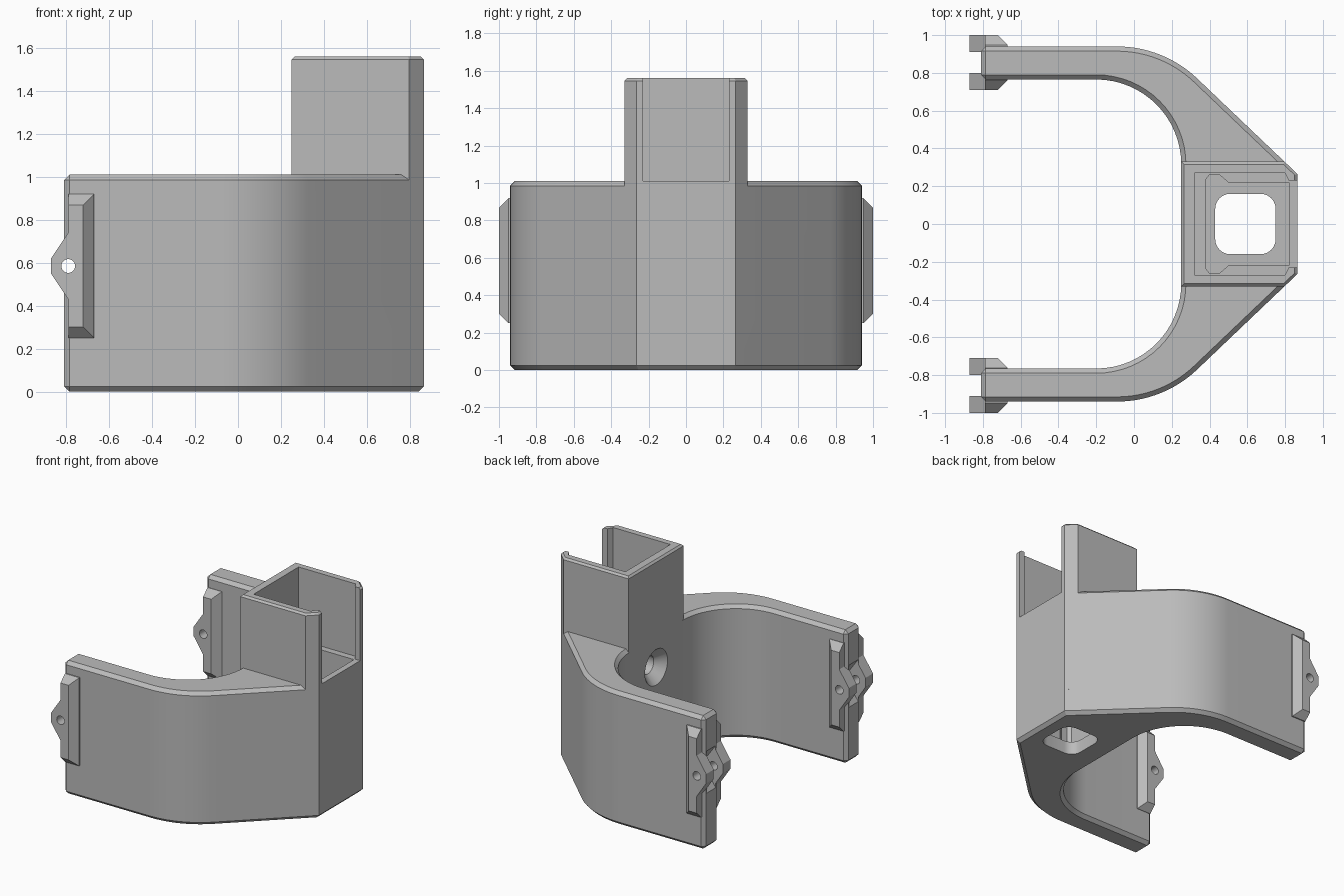
import bpy, bmesh, math
from mathutils import Matrix, Vector

cube = bpy.data.objects.get("Cube")
if cube:
    bpy.data.objects.remove(cube, do_unlink=True)

grey = bpy.data.materials.new("plain grey")
grey.use_nodes = True
grey.diffuse_color = (0.5, 0.5, 0.5, 1)
grey.node_tree.nodes["Principled BSDF"].inputs["Base Color"].default_value = (0.5, 0.5, 0.5, 1)


def link(name, bm):
    bmesh.ops.recalc_face_normals(bm, faces=bm.faces)
    mesh = bpy.data.meshes.new(name)
    bm.to_mesh(mesh)
    bm.free()
    mesh.materials.append(grey)
    obj = bpy.data.objects.new(name, mesh)
    bpy.context.collection.objects.link(obj)
    return obj


def prism(name, outline, lo, hi, axis="z", bevels=()):
    """Extrude an outline along an axis; bevels are (rule, width, segments)."""
    def place(p, d):
        return (p[0], p[1], d) if axis == "z" else (p[0], d, p[1])
    bm = bmesh.new()
    face = bm.faces.new([bm.verts.new(place(p, lo)) for p in outline])
    out = bmesh.ops.extrude_face_region(bm, geom=[face])
    top = [v for v in out["geom"] if isinstance(v, bmesh.types.BMVert)]
    bmesh.ops.translate(bm, verts=top, vec=Vector(place((0, 0), hi - lo)))
    bmesh.ops.recalc_face_normals(bm, faces=bm.faces)
    for rule, width, segments in bevels:
        edges = [e for e in bm.edges if rule(*[v.co for v in e.verts])]
        bmesh.ops.bevel(bm, geom=edges, offset=width, segments=segments,
                        profile=0.5, affect="EDGES", clamp_overlap=True)
    return link(name, bm)


def cone(name, r1, r2, length, matrix):
    bm = bmesh.new()
    bmesh.ops.create_cone(bm, cap_ends=True, segments=32, radius1=r1, radius2=r2,
                          depth=length, matrix=matrix)
    return link(name, bm)


def boolean(obj, other, operation, keep=False):
    mod = obj.modifiers.new(operation.lower(), "BOOLEAN")
    mod.operation, mod.solver, mod.object = operation, "EXACT", other
    bpy.context.view_layer.objects.active = obj
    bpy.ops.object.modifier_apply(modifier=mod.name)
    if not keep:
        bpy.data.objects.remove(other, do_unlink=True)


def mirrored(half):
    return half + [(x, -y) for x, y in reversed(half)]


def arc(cx, cy, r, start, end, steps=16):
    angles = [math.radians(start + (end - start) * i / steps) for i in range(steps + 1)]
    return [(cx + r * math.cos(a), cy + r * math.sin(a)) for a in angles]


def flat_at(*levels):
    return lambda a, b: any(abs(a.z - z) < 1e-4 and abs(b.z - z) < 1e-4 for z in levels)


def upright(a, b):
    return abs(a.z - b.z) > 0.1


HEIGHT, TOP, END = 1.01, 1.56, -0.81

# C-shaped frame with two arms
outer = [(0.865, 0.265)] + arc(-0.09, 0.324, 0.616, 47, 90) + [(END, 0.94)]
inner = [(END, 0.765)] + arc(-0.2, 0.315, 0.45, 90, 0)
frame = prism("frame", mirrored(outer + inner), 0, HEIGHT, bevels=[
    (lambda a, b: flat_at(0, HEIGHT)(a, b) or (a.x < END + 0.001 and b.x < END + 0.001), 0.025, 1)])

# Tower rising from the back of the frame
tower = prism("tower", mirrored([(0.25, 0.33), (0.797, 0.33), (0.865, 0.265)]),
              0.2, TOP, bevels=[(flat_at(TOP), 0.014, 1)])
boolean(frame, tower, "UNION")

# Open channel with lips, stepped pocket and rounded floor hole
boolean(frame, prism("channel", mirrored(
    [(0.32, 0.27), (0.8, 0.27), (0.82, 0.23), (0.95, 0.23)]), HEIGHT, 1.8), "DIFFERENCE")
boolean(frame, prism("pocket", mirrored(
    [(0.38, 0.235), (0.4, 0.262), (0.45, 0.262), (0.5, 0.22), (0.82, 0.22)]),
    0.1, 1.2), "DIFFERENCE")
boolean(frame, prism("floor_hole", mirrored([(0.43, 0.16), (0.75, 0.16)]),
                     -0.2, 0.6, bevels=[(upright, 0.08, 6)]), "DIFFERENCE")

# Countersunk screw hole through the inner wall
turn = Matrix.Rotation(math.pi / 2, 4, "Y")
boolean(frame, cone("countersink", 0.145, 0.07, 0.08,
                    Matrix.Translation((0.28, 0, 0.75)) @ turn), "DIFFERENCE")
boolean(frame, cone("screw_hole", 0.07, 0.07, 0.3,
                    Matrix.Translation((0.36, 0, 0.75)) @ turn), "DIFFERENCE")

# Hinge ears on both sides of each arm, with a notch between them
MID = 0.585
ear_half = [(-0.67, 0.335), (-0.79, 0.335), (-0.79, 0.155), (-0.87, 0.035)]
ear_outline = [(x, MID + z) for x, z in mirrored(ear_half)]
notch = [(x, MID + z) for x, z in mirrored([(-0.9, 0.16), (-0.81, 0.16), (-0.72, 0.035)])]
parts = [frame]
for side, label in ((1, "back"), (-1, "front")):
    boolean(frame, prism("notch", notch, side * 0.80, side * 0.91, "y"), "DIFFERENCE")
    for near, far, place in ((0.91, 1.0, "outer"), (0.80, 0.71, "inner")):
        def rim(a, b, y=side * far):
            on_face = abs(a.y - y) < 1e-4 and abs(b.y - y) < 1e-4
            ends = abs(a.z - b.z) < 1e-4 and abs(a.z - MID) > 0.3
            return on_face and (ends or min(a.x, b.x) > -0.7)
        parts.append(prism(f"{label}_{place}_ear", ear_outline, side * near, side * far,
                           "y", bevels=[(rim, 0.052, 1)]))

# Pin hole through all ears
pin = cone("pin_hole", 0.032, 0.032, 3,
           Matrix.Translation((-0.79, 0, MID)) @ Matrix.Rotation(math.pi / 2, 4, "X"))
for part in parts:
    boolean(part, pin, "DIFFERENCE", keep=True)
bpy.data.objects.remove(pin, do_unlink=True)

# Smooth the curved walls, keep edges crisp
bpy.ops.object.select_all(action="DESELECT")
for part in parts:
    part.select_set(True)
bpy.context.view_layer.objects.active = frame
bpy.ops.object.shade_smooth_by_angle(angle=math.radians(25))
